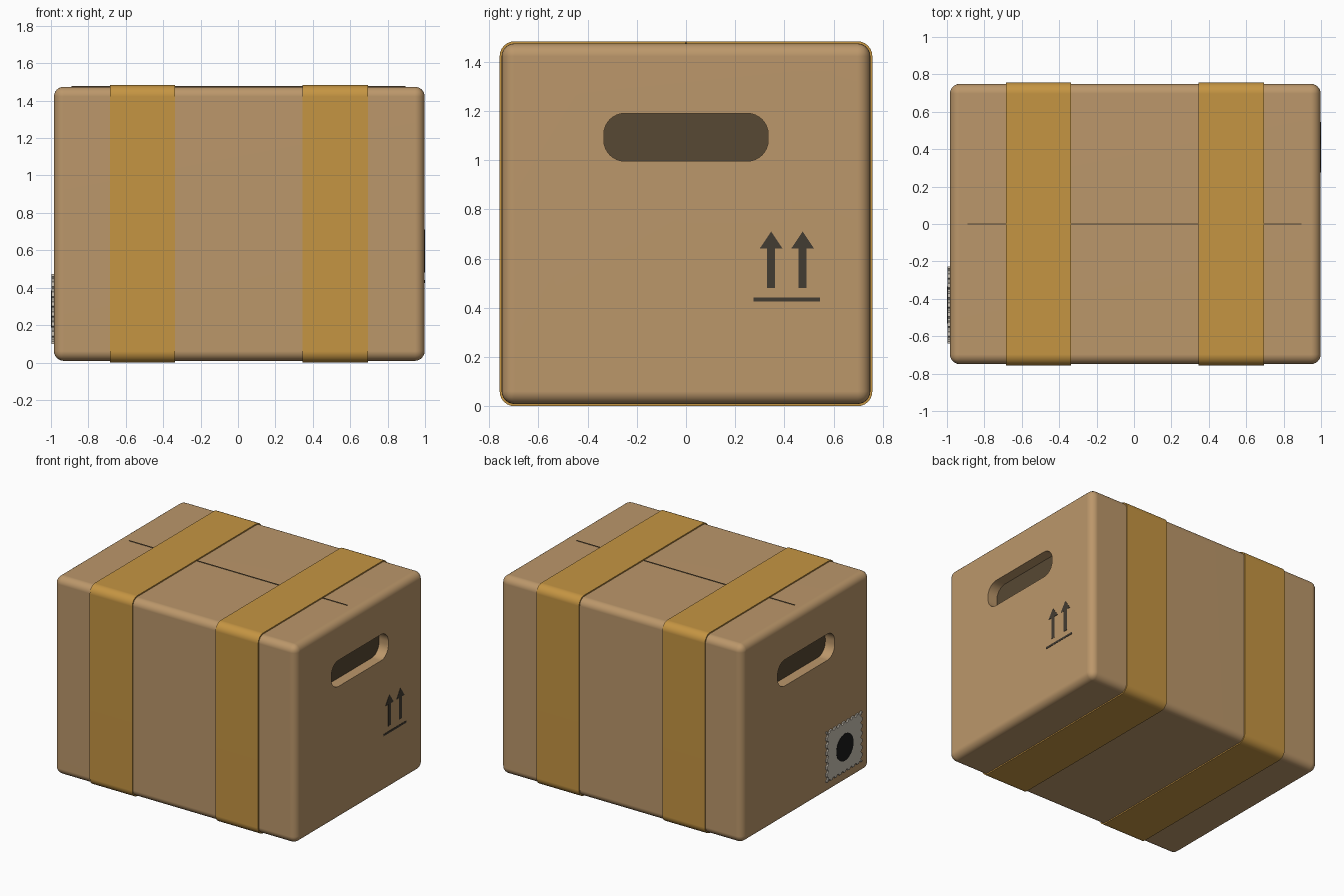
import bpy, bmesh
from math import sin, cos, pi, radians

if "Cube" in bpy.data.objects:
    bpy.data.objects.remove(bpy.data.objects["Cube"])


def material(name, rgb):
    m = bpy.data.materials.new(name)
    m.diffuse_color = (*rgb, 1)
    m.use_nodes = True
    m.node_tree.nodes["Principled BSDF"].inputs["Base Color"].default_value = m.diffuse_color
    return m


CARD = material("cardboard", (0.50, 0.31, 0.145))
TAPE = material("tape", (0.56, 0.30, 0.055))
DARK = material("dark_inside", (0.095, 0.065, 0.033))
INK = material("ink", (0.055, 0.045, 0.032))
PAPER = material("paper", (0.58, 0.53, 0.45))
BLACK = material("black", (0.01, 0.01, 0.01))

X0, X1 = -0.984, 0.998      # cardboard ends
Z0, Z1, HY = 0.009, 1.474, 0.749


def make(name, bm, mat):
    bmesh.ops.recalc_face_normals(bm, faces=bm.faces)
    me = bpy.data.meshes.new(name)
    bm.to_mesh(me)
    bm.free()
    ob = bpy.data.objects.new(name, me)
    me.materials.append(mat)
    bpy.context.collection.objects.link(ob)
    return ob


def activate(ob):
    bpy.ops.object.select_all(action='DESELECT')
    ob.select_set(True)
    bpy.context.view_layer.objects.active = ob


def smooth(ob):
    activate(ob)
    bpy.ops.object.shade_smooth_by_angle(angle=radians(35))
    w = ob.modifiers.new("flat_panels", 'WEIGHTED_NORMAL')
    w.keep_sharp = True


def prism(name, pts, xa, xb, mat, inner=None):
    """Extrude a (y, z) outline along x; an inner outline makes it a ring."""
    bm = bmesh.new()

    def loop(p, x):
        return [bm.verts.new((x, y, z)) for y, z in p]

    def strip(a, b):
        for i in range(len(a)):
            j = (i + 1) % len(a)
            bm.faces.new((a[i], a[j], b[j], b[i]))

    a, b = loop(pts, xa), loop(pts, xb)
    strip(a, b)
    if inner:
        c, d = loop(inner, xa), loop(inner, xb)
        strip(c, d)
        strip(a, c)
        strip(b, d)
    else:
        bm.faces.new(a)
        bm.faces.new(b)
    return make(name, bm, mat)


def rounded(y0, y1, z0, z1, r, n=6):
    pts = []
    corners = ((y1 - r, z1 - r), (y0 + r, z1 - r), (y0 + r, z0 + r), (y1 - r, z0 + r))
    for k, (cy, cz) in enumerate(corners):
        for i in range(n + 1):
            t = (k + i / n) * pi / 2
            pts.append((cy + r * cos(t), cz + r * sin(t)))
    return pts


def block(name, x0, x1, y0, y1, z0, z1, mat, bevel=0):
    bm = bmesh.new()
    bmesh.ops.create_cube(bm, size=1)
    for v in bm.verts:
        v.co = ((x0 + x1) / 2 + v.co.x * (x1 - x0),
                (y0 + y1) / 2 + v.co.y * (y1 - y0),
                (z0 + z1) / 2 + v.co.z * (z1 - z0))
    if bevel:
        bmesh.ops.bevel(bm, geom=bm.edges[:], offset=bevel, segments=6,
                        profile=0.5, affect='EDGES')
    return make(name, bm, mat)


# Cardboard body with rounded edges
body = block("cardboard_body", X0, X1, -HY, HY, Z0, Z1, CARD, 0.052)

# Hand holes: recess cut in both ends, dark panel at the bottom of each
grip = rounded(-0.334, 0.334, 0.996, 1.19, 0.085, 8)
DEPTH = 0.08
for side, x, s in (("left", X0, 1), ("right", X1, -1)):
    xa, xb = sorted((x - s * 0.05, x + s * DEPTH))
    cutter = prism("grip_cutter", grip, xa, xb, CARD)
    cutter.hide_render = True
    mod = body.modifiers.new("grip", 'BOOLEAN')
    mod.operation, mod.solver, mod.object = 'DIFFERENCE', 'EXACT', cutter
    activate(body)
    bpy.ops.object.modifier_apply(modifier=mod.name)
    bpy.data.objects.remove(cutter)
    xa, xb = sorted((x + s * DEPTH, x + s * (DEPTH - 0.003)))
    prism(side + "_grip_back", grip, xa, xb, DARK)
smooth(body)

# Seam between the top flaps
block("top_seam", -0.89, 0.895, -0.004, 0.004, Z1 - 0.01, Z1 + 0.003, DARK)

# Two tape bands wrapped around the body
outer = rounded(-0.757, 0.757, 0, 1.483, 0.06)
inner = rounded(-HY + .001, HY - .001, Z0 + .001, Z1 - .001, 0.052)
for side, xa in (("left", -0.685), ("right", 0.346)):
    smooth(prism(side + "_tape_band", outer, xa, xa + 0.349, TAPE, inner))

# This-way-up mark on the right end
for i, y in enumerate((0.346, 0.474)):
    arrow = [(y - .016, .48), (y + .016, .48), (y + .016, .64), (y + .047, .64),
             (y, .71), (y - .047, .64), (y - .016, .64)]
    prism(f"up_arrow_{i + 1}", arrow, X1 - 0.004, 1.0, INK)
block("up_arrow_base", X1 - 0.004, 1.0, 0.275, 0.545, 0.426, 0.441, INK)

# Perforated stamp on the left end
CY, CZ, W, H = -0.433, 0.286, 0.412, 0.372


def perforated():
    pts = []
    sides = (((-1, -1), (1, 0), W, 8), ((1, -1), (0, 1), H, 7),
             ((1, 1), (-1, 0), W, 8), ((-1, 1), (0, -1), H, 7))
    for (sy, sz), (dy, dz), length, n in sides:
        y, z = CY + sy * W / 2, CZ + sz * H / 2
        pts.append((y, z))
        pitch, r = length / n, 0.015
        for k in range(n):
            for i in range(6):
                t = pi * i / 5
                u, v = (k + 0.5) * pitch - r * cos(t), r * sin(t)
                pts.append((y + dy * u - dz * v, z + dz * u + dy * v))
    return pts


prism("stamp", perforated(), -0.998, X0 + 0.003, PAPER)
disc = [(CY + 0.1 * cos(i * pi / 16), CZ + 0.1 * sin(i * pi / 16)) for i in range(32)]
prism("stamp_dot", disc, -1.0, -0.99, BLACK)
